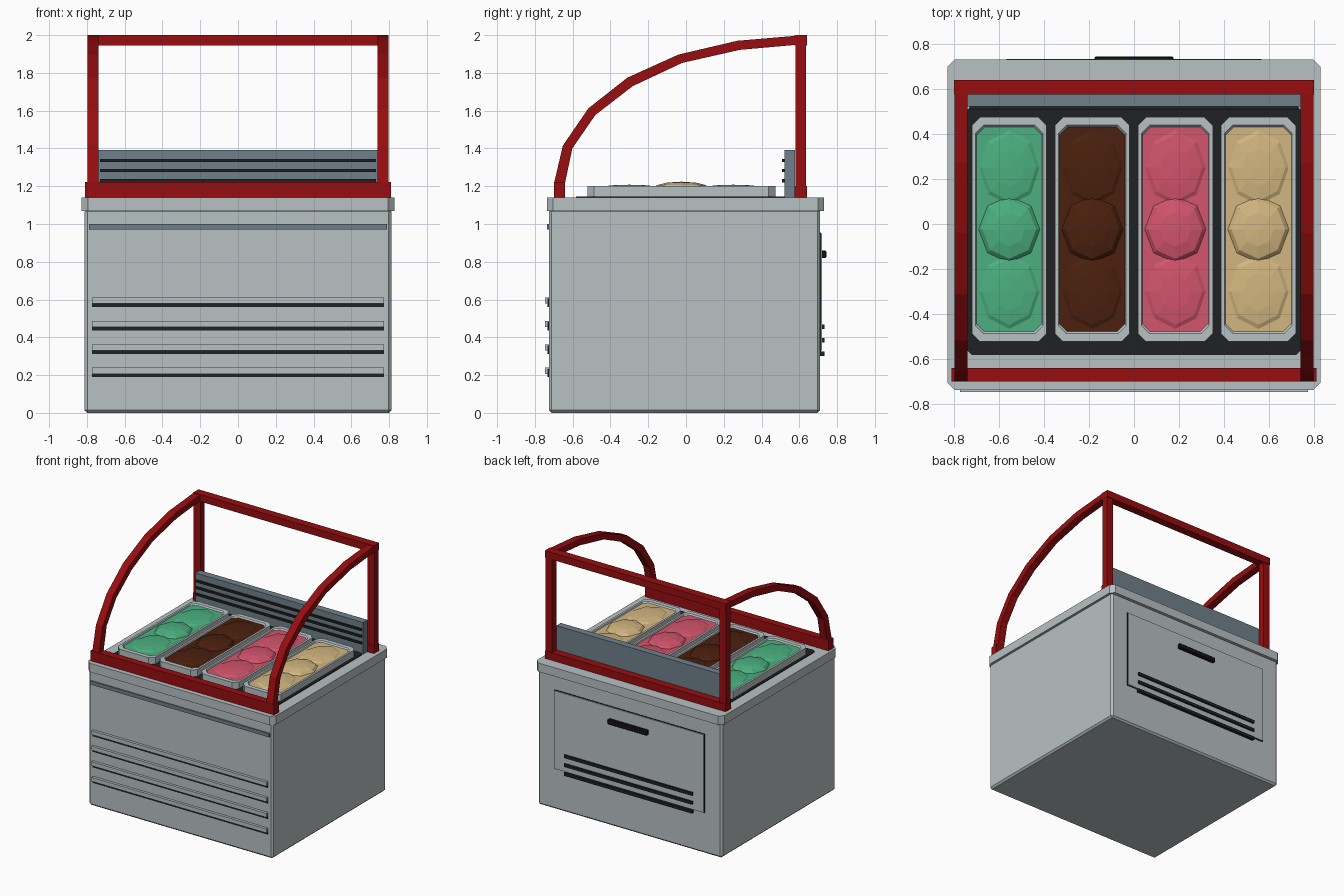
import bpy, bmesh, math
from mathutils import Matrix

if "Cube" in bpy.data.objects:
    bpy.data.objects.remove(bpy.data.objects["Cube"])


def mat(name, r, g, b):
    m = bpy.data.materials.new(name)
    m.diffuse_color = (r, g, b, 1)
    m.use_nodes = True
    m.node_tree.nodes["Principled BSDF"].inputs["Base Color"].default_value = m.diffuse_color
    return m


STEEL = mat("light_steel", 0.48, 0.535, 0.548)
RED = mat("red_paint", 0.31, 0.004, 0.005)
SLATE = mat("slate_grey", 0.162, 0.216, 0.254)
DARK = mat("dark_plastic", 0.0145, 0.0155, 0.016)
BLACK = mat("black_handle", 0.007, 0.007, 0.0075)
FLAVOURS = [("mint", mat("mint_green", 0.072, 0.434, 0.216)),
            ("chocolate", mat("chocolate_brown", 0.069, 0.0144, 0.0044)),
            ("strawberry", mat("strawberry_pink", 0.644, 0.089, 0.15)),
            ("vanilla", mat("vanilla_beige", 0.644, 0.468, 0.216))]


def finish(name, bm, m):
    bmesh.ops.recalc_face_normals(bm, faces=bm.faces)
    me = bpy.data.meshes.new(name)
    bm.to_mesh(me)
    bm.free()
    me.materials.append(m)
    ob = bpy.data.objects.new(name, me)
    bpy.context.collection.objects.link(ob)
    return ob


def box(name, m, x, y, z, bevel=0):
    """Box from (min, max) ranges."""
    bm = bmesh.new()
    bmesh.ops.create_cube(bm, size=1)
    for v in bm.verts:
        v.co = [r[0] if c < 0 else r[1] for c, r in zip(v.co, (x, y, z))]
    if bevel:
        bmesh.ops.bevel(bm, geom=bm.edges[:], offset=bevel, segments=1,
                        affect='EDGES')
    return finish(name, bm, m)


def octagon(x, y, c):
    (a, b), (d, e) = x, y
    return [(a + c, d), (b - c, d), (b, d + c), (b, e - c),
            (b - c, e), (a + c, e), (a, e - c), (a, d + c)]


def slab(name, m, x, y, z, c):
    """Flat plate with cut corners."""
    bm = bmesh.new()
    lo, hi = [[bm.verts.new((*p, h)) for p in octagon(x, y, c)] for h in z]
    bm.faces.new(lo)
    bm.faces.new(hi)
    for i in range(8):
        j = (i + 1) % 8
        bm.faces.new((lo[i], lo[j], hi[j], hi[i]))
    return finish(name, bm, m)


# Cabinet and worktop
box("cabinet_body", STEEL, (-0.812, 0.812), (-0.725, 0.71), (0, 1.08), 0.014)
slab("worktop", STEEL, (-0.828, 0.828), (-0.737, 0.731), (1.07, 1.14), 0.033)
slab("dark_well", DARK, (-0.74, 0.74), (-0.582, 0.525), (1.138, 1.146), 0.02)

# Front trim and louvres
box("front_trim", SLATE, (-0.79, 0.79), (-0.735, -0.72), (0.97, 1.0))
for i in range(4):
    z = 0.585 - i * 0.124
    box(f"front_slot_{i}", DARK, (-0.772, 0.772), (-0.732, -0.72), (z - 0.024, z + 0.02))
    box(f"front_louvre_{i}", STEEL, (-0.772, 0.772), (-0.746, -0.72), (z - 0.006, z + 0.026))

# Rear service door with handle and vents
box("rear_door_gap", DARK, (-0.665, 0.665), (0.70, 0.714), (0.325, 0.955))
box("rear_door", STEEL, (-0.66, 0.66), (0.70, 0.72), (0.33, 0.95))
box("rear_handle", BLACK, (-0.175, 0.175), (0.71, 0.744), (0.82, 0.86), 0.006)
for i in range(3):
    z = 0.455 - i * 0.071
    box(f"rear_vent_{i}", DARK, (-0.565, 0.565), (0.70, 0.733), (z - 0.012, z + 0.012))

# Slate back panel with dark strips
box("back_panel", SLATE, (-0.74, 0.74), (0.522, 0.578), (1.14, 1.393))
for i in range(3):
    z = 1.335 - i * 0.053
    box(f"back_panel_strip_{i}", DARK, (-0.73, 0.73), (0.508, 0.53), (z - 0.008, z + 0.008))

# Red frame
box("front_rail", RED, (-0.81, 0.81), (-0.70, -0.64), (1.14, 1.222))
box("rear_bottom_rail", RED, (-0.798, 0.798), (0.574, 0.64), (1.14, 1.2))
box("rear_top_rail", RED, (-0.798, 0.798), (0.574, 0.64), (1.944, 2.0))
OUTER = [(-0.70, 1.21), (-0.652, 1.415), (-0.517, 1.612), (-0.31, 1.775),
         (-0.04, 1.897), (0.272, 1.97), (0.6, 1.998)]
INNER = [(-0.642, 1.21), (-0.602, 1.4), (-0.48, 1.577), (-0.282, 1.73),
         (-0.02, 1.853), (0.285, 1.922), (0.6, 1.95)]
for side, s in (("left", -1), ("right", 1)):
    x0, x1 = sorted((s * 0.738, s * 0.797))
    box(f"rear_post_{side}", RED, (x0, x1), (0.58, 0.634), (1.14, 1.99))
    bm = bmesh.new()
    rings = [[bm.verts.new(p) for p in ((x0, *o), (x1, *o), (x1, *n), (x0, *n))]
             for o, n in zip(OUTER, INNER)]
    bm.faces.new(rings[0])
    bm.faces.new(rings[-1])
    for a, b in zip(rings, rings[1:]):
        for i in range(4):
            j = (i + 1) % 4
            bm.faces.new((a[i], a[j], b[j], b[i]))
    finish(f"curved_arm_{side}", bm, RED)

# Four trays with ice cream
for k, (flavour, m) in enumerate(FLAVOURS):
    cx = -0.5535 + k * 0.3685
    y0, y1 = -0.522, 0.474
    # open tray: outer wall, rim, inner wall, floor
    bm = bmesh.new()
    loops = []
    for inset, z in ((0, 1.14), (0, 1.2), (0.016, 1.2), (0.03, 1.165)):
        pts = octagon((cx - 0.166 + inset, cx + 0.166 - inset),
                      (y0 + inset * 2.2, y1 - inset * 2.2), 0.036)
        loops.append([bm.verts.new((*p, z)) for p in pts])
    bm.faces.new(loops[0])
    bm.faces.new(loops[-1])
    for a, b in zip(loops, loops[1:]):
        for i in range(8):
            j = (i + 1) % 8
            bm.faces.new((a[i], a[j], b[j], b[i]))
    finish(f"{flavour}_tray", bm, STEEL)
    # filling with three low faceted mounds
    slab(f"{flavour}_filling", m, (cx - 0.149, cx + 0.149),
         (y0 + 0.036, y1 - 0.036), (1.16, 1.19), 0.034)
    bm = bmesh.new()
    for cy, ry, h in ((-0.30, 0.17, 0.02), (-0.024, 0.15, 0.036), (0.25, 0.17, 0.02)):
        bmesh.ops.create_uvsphere(
            bm, u_segments=8, v_segments=6, radius=1,
            matrix=Matrix.Translation((cx, cy, 1.188)) @ Matrix.Diagonal((0.138, ry, h, 1)))
    finish(f"{flavour}_mounds", bm, m)
